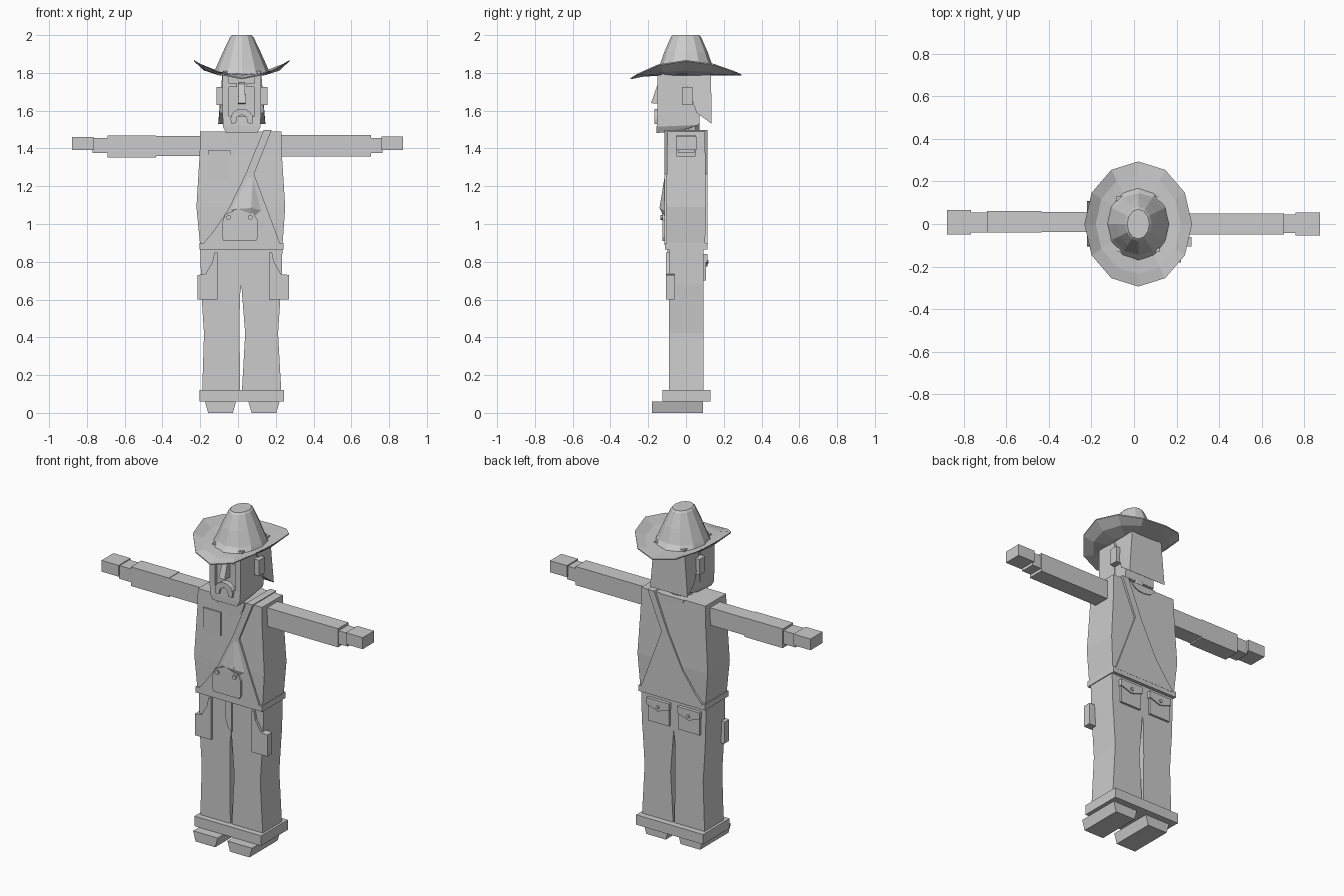
import bpy, bmesh, math

grey = bpy.data.materials.new("light_grey")
grey.diffuse_color = (0.6, 0.6, 0.6, 1)
CX = 0.02  # body centre line


def finish(name, bm):
    bmesh.ops.recalc_face_normals(bm, faces=bm.faces)
    me = bpy.data.meshes.new(name)
    bm.to_mesh(me)
    bm.free()
    me.materials.append(grey)
    ob = bpy.data.objects.new(name, me)
    bpy.context.collection.objects.link(ob)
    return ob


def loft(name, rings):
    """Skin closed rings of equal length and cap both ends."""
    bm = bmesh.new()
    vs = [[bm.verts.new(p) for p in r] for r in rings]
    n = len(rings[0])
    for a, b in zip(vs, vs[1:]):
        for i in range(n):
            j = (i + 1) % n
            bm.faces.new((a[i], a[j], b[j], b[i]))
    bm.faces.new(vs[0])
    bm.faces.new(vs[-1])
    return finish(name, bm)


def rect(x0, x1, y0, y1, z):
    return [(x0, y0, z), (x1, y0, z), (x1, y1, z), (x0, y1, z)]


def box(name, x0, x1, y0, y1, z0, z1):
    return loft(name, [rect(x0, x1, y0, y1, z0), rect(x0, x1, y0, y1, z1)])


def prism(name, pts, y0, y1):
    """Front outline (x, z) extruded along y."""
    return loft(name, [[(x, y, z) for x, z in pts] for y in (y0, y1)])


def hull(name, pts):
    bm = bmesh.new()
    for p in pts:
        bm.verts.new(p)
    bmesh.ops.convex_hull(bm, input=bm.verts)
    bmesh.ops.dissolve_limit(bm, angle_limit=0.01, verts=bm.verts, edges=bm.edges)
    return finish(name, bm)


def disc(x, z, rx, rz, n, a0=0.0, a1=2 * math.pi):
    return [(x + rx * math.cos(a0 + (a1 - a0) * i / n),
             z + rz * math.sin(a0 + (a1 - a0) * i / n)) for i in range(n)]


def ellipse(rx, ry, z, n=12):
    return [(CX + rx * math.cos(2 * math.pi * i / n),
             ry * math.sin(2 * math.pi * i / n), z) for i in range(n)]


# Shoes, cuff and legs
for side, x0 in (("left", -0.175), ("right", 0.055)):
    loft(side + "_shoe", [rect(x0 + 0.017, x0 + 0.148, -0.18, 0.09, 0),
                          rect(x0, x0 + 0.165, -0.18, 0.09, 0.06)])
box("trouser_cuff", -0.205, 0.243, -0.125, 0.13, 0.06, 0.12)
leg_steps = [(0.10, -0.19, 0.012, 0.020, 0.23), (0.42, -0.18, 0.008, 0.038, 0.212),
             (0.62, -0.193, 0.010, 0.022, 0.225), (0.68, -0.195, 0.018, 0.018, 0.23),
             (0.87, -0.20, 0.018, 0.018, 0.235)]
loft("left_leg", [rect(a, b, -0.09, 0.093, z) for z, a, b, c, d in leg_steps])
loft("right_leg", [rect(c, d, -0.09, 0.093, z) for z, a, b, c, d in leg_steps])
prism("fly", [(-0.015, 0.87), (-0.015, 0.75), (0.0, 0.70), (0.025, 0.68), (0.025, 0.87)], -0.097, -0.08)

# Cargo pockets wrapping the front corners
pocket = [(-0.215, 0.60), (-0.215, 0.73), (-0.172, 0.735), (-0.135, 0.80),
          (-0.125, 0.85), (-0.108, 0.85), (-0.108, 0.60)]
prism("left_cargo_pocket", pocket, -0.105, -0.06)
prism("right_cargo_pocket", [(0.055 - x, z) for x, z in pocket], -0.105, -0.06)

# Back pockets with flaps and buttons
for side, x0 in (("left", -0.165), ("right", 0.04)):
    xm = x0 + 0.07
    box(side + "_back_pocket", x0, x0 + 0.14, 0.08, 0.106, 0.70, 0.82)
    prism(side + "_back_flap", [(x0 - 0.005, 0.84), (x0 - 0.005, 0.80), (xm, 0.775),
                                (x0 + 0.145, 0.80), (x0 + 0.145, 0.84)], 0.08, 0.113)
    prism(side + "_back_button", disc(xm, 0.80, 0.01, 0.01, 8), 0.11, 0.12)

# Belt and torso
box("belt", -0.205, 0.24, -0.112, 0.113, 0.865, 0.90)
loft("torso", [rect(-0.20, 0.235, -0.102, 0.10, 0.88), rect(-0.22, 0.25, -0.105, 0.107, 1.09),
               rect(-0.203, 0.232, -0.10, 0.102, 1.37), rect(-0.20, 0.23, -0.098, 0.10, 1.49)])

# Shoulder strap that spreads into a panel, front and back
prism("strap_panel", [(0.135, 1.497), (0.178, 1.497), (0.085, 1.265), (0.225, 0.89), (-0.19, 0.89),
                      (-0.135, 0.955), (-0.055, 1.07), (0.045, 1.275)], -0.114, 0.114)
hull("panel_fold", [(0.05, -0.11, 1.27), (0.08, -0.11, 1.265), (-0.05, -0.11, 1.07),
                    (0.00, -0.125, 1.08), (0.07, -0.14, 1.085), (0.13, -0.11, 1.07), (0.07, -0.11, 1.02)])
prism("front_pouch", [(-0.075, 0.91), (-0.085, 0.93), (-0.085, 1.00), (-0.07, 1.05), (0.0, 1.08),
                      (0.07, 1.07), (0.105, 1.02), (0.105, 0.93), (0.095, 0.91)], -0.125, -0.10)
for i, x in enumerate((-0.05, 0.065)):
    prism("pouch_button_%d" % i, disc(x, 1.035, 0.013, 0.013, 8), -0.134, -0.12)
prism("chest_pocket", [(-0.16, 1.39), (-0.16, 1.25), (-0.095, 1.225), (-0.04, 1.25), (-0.04, 1.39)],
      -0.108, -0.09)

# Neckline and neck
prism("front_neckline", disc(CX, 1.49, 0.095, 0.105, 12, math.pi, 2 * math.pi) + [(CX + 0.095, 1.49)],
      -0.105, -0.09)
prism("back_neckline", disc(CX, 1.49, 0.08, 0.045, 8, math.pi, 2 * math.pi) + [(CX + 0.08, 1.49)],
      0.09, 0.106)
loft("neck", [[(x, y + 0.015, z) for x, y, z in ellipse(0.07, 0.06, h, 10)] for h in (1.45, 1.56)])

# Arms: sleeve, wrist and hand as (x0, x1, y0, y1, z0, z1)
arm_parts = {
    "left_upper_sleeve": (-0.435, -0.19, -0.037, 0.057, 1.36, 1.465),
    "left_lower_sleeve": (-0.69, -0.435, -0.04, 0.06, 1.352, 1.468),
    "left_wrist": (-0.77, -0.69, -0.04, 0.053, 1.375, 1.455),
    "left_hand": (-0.88, -0.765, -0.05, 0.065, 1.392, 1.46),
    "right_sleeve": (0.22, 0.705, -0.05, 0.05, 1.357, 1.47),
    "right_wrist": (0.705, 0.765, -0.043, 0.045, 1.375, 1.455),
    "right_hand": (0.76, 0.873, -0.053, 0.055, 1.392, 1.462),
}
for name, dims in arm_parts.items():
    box(name, *dims)

# Head: face block, beard, side hair, and flared hair at the back
sides = (CX - 0.10, CX + 0.10)
hull("head", [(x, y, z) for x in sides
              for y, z in ((-0.132, 1.52), (-0.132, 1.81), (0.09, 1.81), (0.07, 1.53))])
hull("beard", [(CX + s * w, y, z) for s in (-1, 1)
               for w, y, z in ((0.082, -0.155, 1.482), (0.1, -0.155, 1.515), (0.1, -0.152, 1.57),
                               (0.1, 0.06, 1.56), (0.1, 0.07, 1.525), (0.082, -0.03, 1.492))])
hull("back_hair", [(CX + s * w, y, z) for s in (-1, 1)
                   for w, y, z in ((0.102, -0.02, 1.81), (0.102, 0.132, 1.81), (0.125, 0.136, 1.53),
                                   (0.118, 0.055, 1.59), (0.108, 0.035, 1.66))])
for side, s in (("left", -1), ("right", 1)):
    a, b = sorted((CX + s * 0.068, CX + s * 0.103))
    box(side + "_side_hair", a, b, -0.152, -0.02, 1.56, 1.79)
    a, b = sorted((CX + s * 0.095, CX + s * 0.135))
    box(side + "_ear", a, b, -0.02, 0.035, 1.63, 1.725)
    a, b = sorted((CX + s * 0.025, CX + s * 0.07))
    box(side + "_brow", a, b, -0.145, -0.12, 1.725, 1.745)
hull("nose", [(CX + s * w, y, z) for s in (-1, 1)
              for w, y, z in ((0.02, -0.185, 1.64), (0.02, -0.13, 1.635), (0.016, -0.15, 1.74),
                              (0.016, -0.13, 1.75))])
prism("moustache", disc(CX, 1.555, 0.06, 0.055, 8, 0, math.pi) + [(CX - 0.06, 1.555), (CX - 0.055, 1.53),
      (CX - 0.03, 1.535), (CX - 0.025, 1.565), (CX, 1.58), (CX + 0.025, 1.565),
      (CX + 0.03, 1.535), (CX + 0.055, 1.53)], -0.166, -0.13)

# Hat crown and curled brim
loft("hat_crown", [ellipse(0.148, 0.17, 1.795), ellipse(0.138, 0.145, 1.825), ellipse(0.10, 0.115, 1.91),
                   ellipse(0.062, 0.08, 1.99), ellipse(0.052, 0.07, 2.0)])


def brim_ring(r, t, dz):
    """Brim ring at fraction t from crown to edge."""
    ring = []
    for x, y, _ in ellipse(*r, 0):
        c, s = (x - CX) / r[0], y / r[1]
        edge = 1.772 + 0.096 * c * c + 0.010 * (s + 1) * (1 - c * c)
        ring.append((x, y, 1.795 + (edge - 1.795) * t + dz))
    return ring


loft("hat_brim", [brim_ring((0.12, 0.14), 0, -0.008), brim_ring((0.2, 0.235), 0.35, -0.008),
                  brim_ring((0.253, 0.294), 1, -0.006), brim_ring((0.253, 0.294), 1, 0),
                  brim_ring((0.2, 0.235), 0.35, 0.002), brim_ring((0.12, 0.14), 0, 0.003)])
